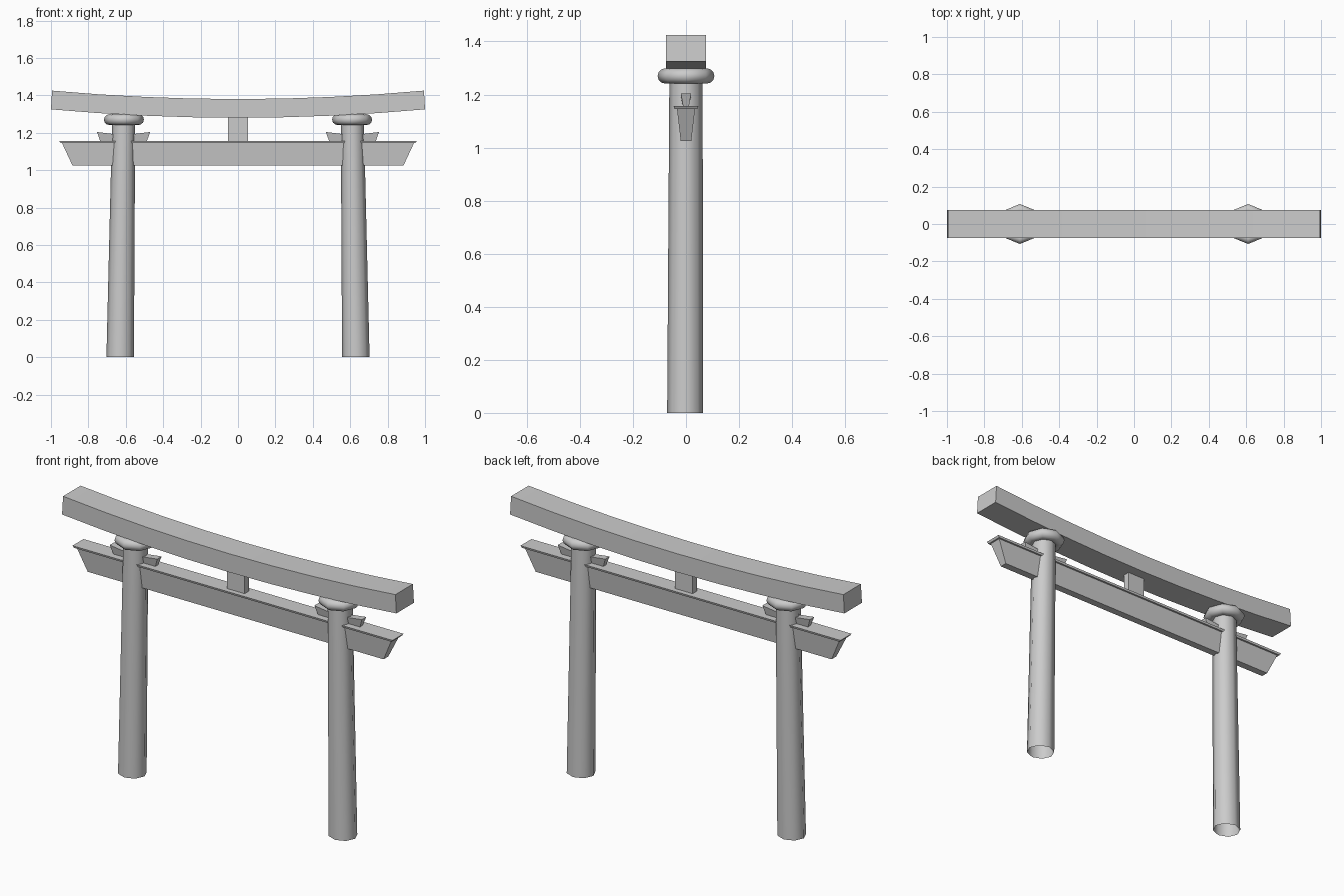
import bpy, bmesh, math

if "Cube" in bpy.data.objects:
    bpy.data.objects.remove(bpy.data.objects["Cube"])


def finish(name, bm, smooth=None):
    bmesh.ops.recalc_face_normals(bm, faces=bm.faces)
    me = bpy.data.meshes.new(name)
    bm.to_mesh(me)
    bm.free()
    ob = bpy.data.objects.new(name, me)
    bpy.context.collection.objects.link(ob)
    if smooth:
        bpy.ops.object.select_all(action='DESELECT')
        bpy.context.view_layer.objects.active = ob
        ob.select_set(True)
        bpy.ops.object.shade_smooth_by_angle(angle=math.radians(smooth))
    return ob


def loft(name, rings, cap_start=True, cap_end=True, closed=False, smooth=None):
    """Skin a list of point rings with quads."""
    bm = bmesh.new()
    vs = [[bm.verts.new(p) for p in r] for r in rings]
    n, m = len(vs[0]), len(vs)
    for i in range(m if closed else m - 1):
        a, b = vs[i], vs[(i + 1) % m]
        for j in range(n):
            k = (j + 1) % n
            bm.faces.new((a[j], a[k], b[k], b[j]))
    if cap_start and not closed:
        bm.faces.new(vs[0])
    if cap_end and not closed:
        bm.faces.new(vs[-1])
    return finish(name, bm, smooth)


def rect(hx, hy, z, cx=0.0):
    return [(cx - hx, -hy, z), (cx + hx, -hy, z), (cx + hx, hy, z), (cx - hx, hy, z)]


def octagon(cx, cy, rx, ry, z):
    return [(cx + rx * math.cos(i * math.pi / 4), cy + ry * math.sin(i * math.pi / 4), z)
            for i in range(8)]


# Curved top beam
sections = []
for i in range(9):
    x = -1 + i / 4
    low, tilt = 1.28 + 0.045 * x * x, 0.006 * x
    sections.append([(x, -0.075, low), (x, 0.075, low),
                     (x - tilt, 0.075, low + 0.1), (x - tilt, -0.075, low + 0.1)])
loft("top_beam", sections, smooth=30)

# Lower rail with its thin cap board
loft("lower_rail", [rect(0.885, 0.02, 1.025), rect(0.942, 0.034, 1.147)])
loft("rail_cap", [rect(0.95, 0.044, 1.146), rect(0.957, 0.047, 1.157)])

# Centre strut
loft("centre_strut", [rect(0.053, 0.019, 1.155), rect(0.053, 0.019, 1.282)])

for side, s in (("left", -1), ("right", 1)):
    # Leaning, tapered pillar, open underneath
    loft(side + "_pillar", [octagon(s * 0.63, -0.003, 0.0735, 0.068, 0),
                            octagon(s * 0.611, 0, 0.0615, 0.0625, 1.285)],
         cap_start=False, smooth=50)

    # Rounded collar on top of the pillar
    rings = []
    for i in range(12):
        a = i * math.tau / 12
        r = 0.077 + 0.03 * math.cos(a)
        rings.append(octagon(s * 0.61, 0, r, r, 1.27 + 0.029 * math.sin(a)))
    loft(side + "_collar", rings, closed=True, smooth=60)

    # Wedges through the pillar, higher at the outer tips
    wedge = []
    for dx, flare, top in ((-0.125, -0.017, 1.204), (0, 0, 1.186), (0.125, 0.017, 1.204)):
        x = s * 0.612 + dx
        wedge.append([(x, -0.011, 1.155), (x, 0.011, 1.155),
                      (x + flare, 0.019, top), (x + flare, -0.019, top)])
    loft(side + "_wedges", wedge)
